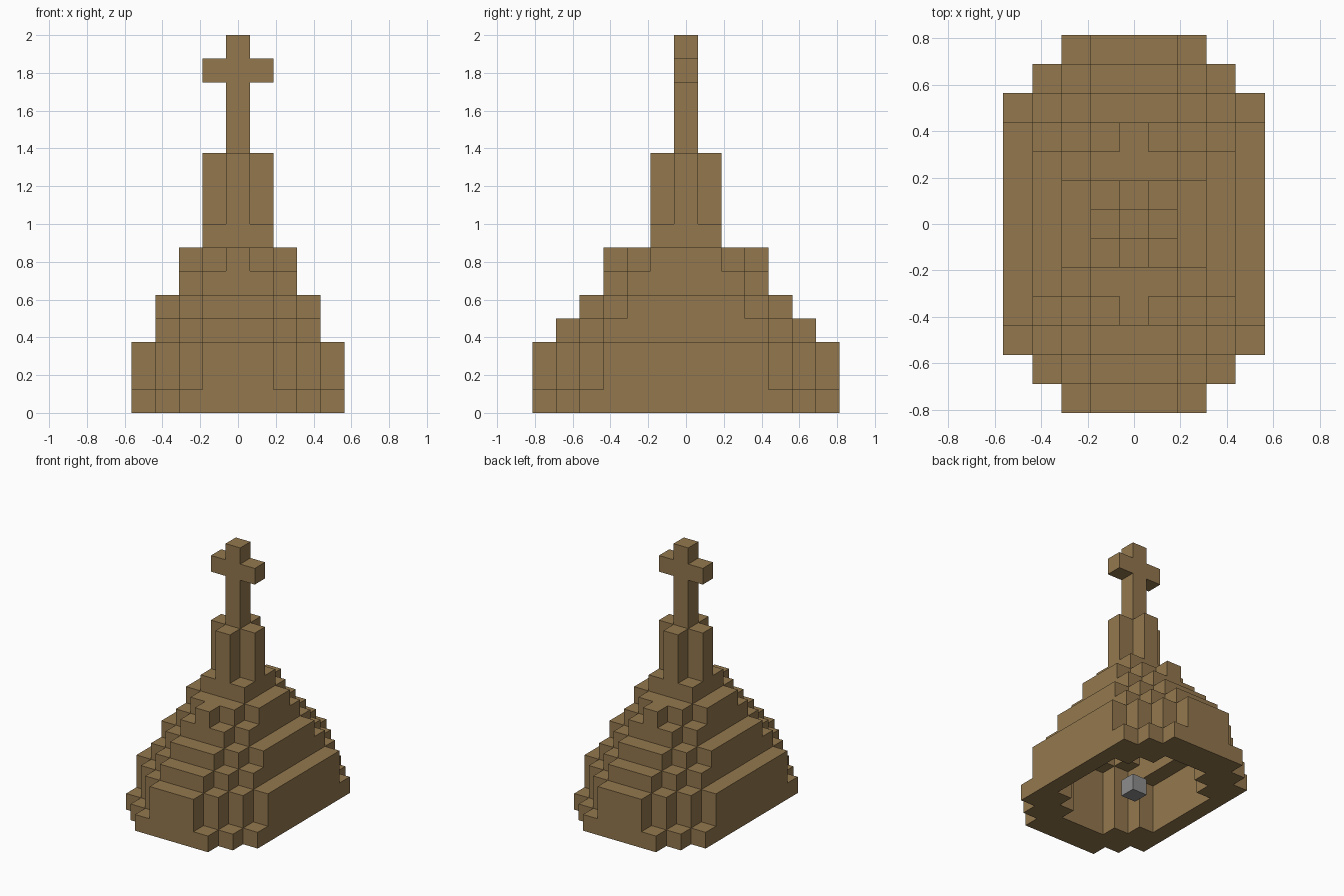
import bpy
import bmesh
from mathutils import Vector

if "Cube" in bpy.data.objects:
    bpy.data.objects.remove(bpy.data.objects["Cube"], do_unlink=True)

UNIT = 0.125


def make_material(name, rgb):
    mat = bpy.data.materials.new(name)
    mat.use_nodes = True
    colour = (*rgb, 1.0)
    mat.diffuse_color = colour
    mat.node_tree.nodes["Principled BSDF"].inputs["Base Color"].default_value = colour
    return mat


def tier(depths, levels, hollow=()):
    """Blocks of a stepped plan; depths[i] is the half depth at i blocks from the middle."""
    cells = set()
    reach = len(depths) - 1
    for x in range(-reach, reach + 1):
        col = abs(x)
        inner = hollow[col] if col < len(hollow) else -1
        for y in range(-depths[col], depths[col] + 1):
            if abs(y) > inner:
                cells.update((x, y, z) for z in levels)
    return cells


def build(name, cells, solid, mat):
    """Skin the blocks, leaving out faces buried against other blocks."""
    bm = bmesh.new()
    for cell in cells:
        centre = Vector(cell) + Vector((0, 0, 0.5))
        for axis in range(3):
            for sign in (-1, 1):
                n = Vector((0, 0, 0))
                n[axis] = sign
                if tuple(int(a + b) for a, b in zip(cell, n)) in solid:
                    continue
                u = Vector((0, 0, 0))
                u[(axis + 1) % 3] = 0.5
                v = n.cross(u)
                mid = centre + n / 2
                ring = (mid - u - v, mid + u - v, mid + u + v, mid - u + v)
                bm.faces.new([bm.verts.new(p * UNIT) for p in ring])
    bmesh.ops.remove_doubles(bm, verts=bm.verts, dist=0.001)
    bmesh.ops.dissolve_limit(bm, angle_limit=0.01, verts=bm.verts, edges=bm.edges)
    mesh = bpy.data.meshes.new(name)
    bm.to_mesh(mesh)
    bm.free()
    mesh.materials.append(mat)
    bpy.context.collection.objects.link(bpy.data.objects.new(name, mesh))


brown = make_material("earthy_brown", (0.292, 0.187, 0.076))
grey = make_material("neutral_grey", (0.27, 0.27, 0.27))

# Stepped shell, open underneath
room = (4, 4, 3, 2)
parts = {
    "foundation": tier((6, 6, 6, 5, 4), [0], room),
    "lower_wall": tier((6, 6, 5, 4, 3), [1, 2], room),
    "middle_step": tier((5, 5, 4, 3), [3], (4, 4, 3)),
    "upper_step": tier((4, 4, 3, 2), [4], (3, 3, 2)),
    "roof_step": tier((3, 3, 2), [5], (2, 2)),
    "roof_cap": tier((3, 2, 1), [6]),
    # Tower on a square foot, with a plus-shaped shaft
    "tower_foot": tier((1, 1), [7]),
    "tower_shaft": tier((1, 0), range(8, 11)),
    # Cross on top
    "cross": tier((0,), range(11, 16)) | tier((0, 0), [14]),
    # Loose block inside the hollow
    "inner_block": tier((0,), [0]),
}

solid = set().union(*parts.values())
for name, cells in parts.items():
    build(name, cells, solid, grey if name == "inner_block" else brown)
